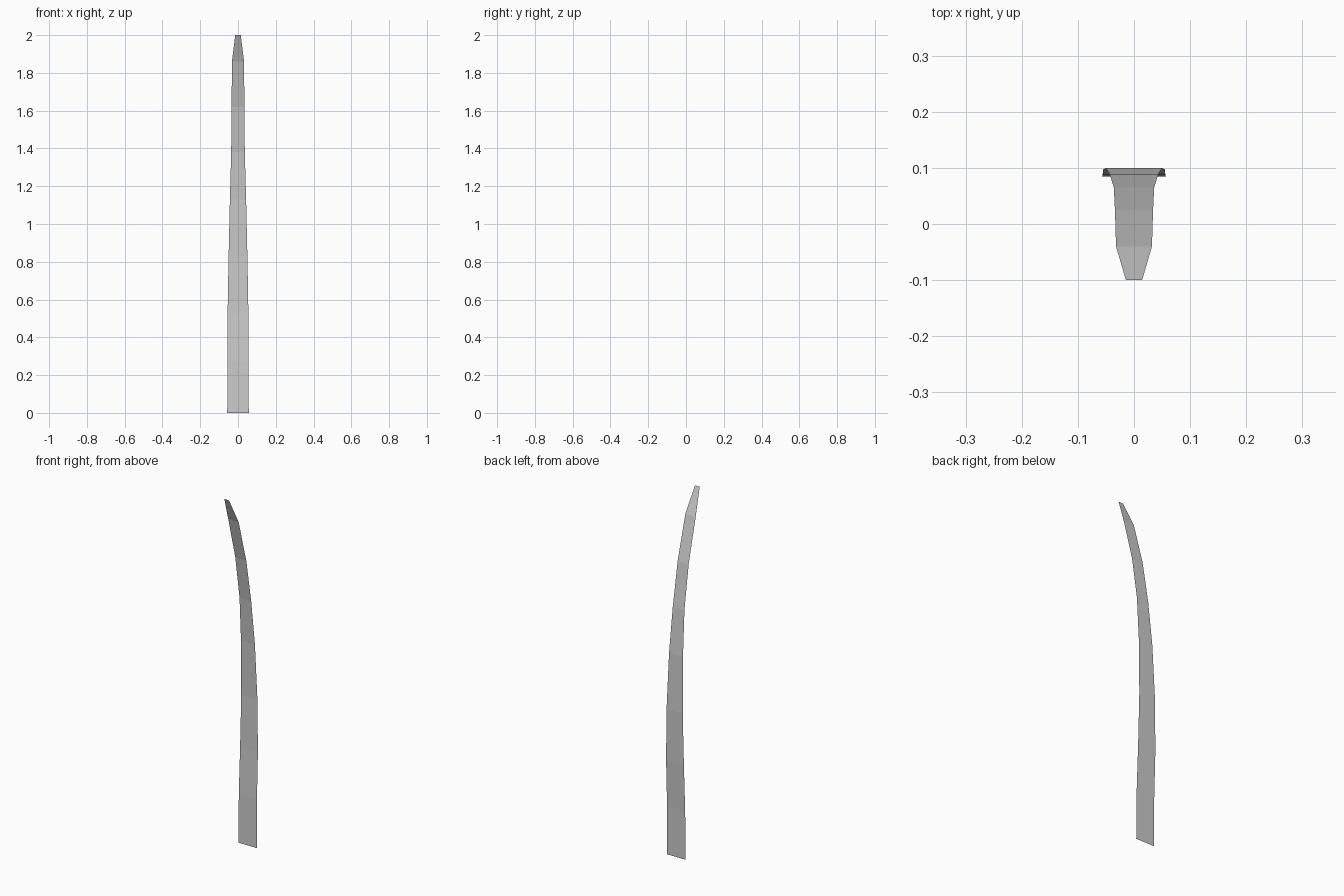
import bpy, bmesh

if "Cube" in bpy.data.objects:
    bpy.data.objects.remove(bpy.data.objects["Cube"])

# Side profile of the blade from root to tip: (y, z, half width)
rings = [
    (0.085, 0.00, 0.057), (0.087, 0.27, 0.056), (0.097, 0.53, 0.055),
    (0.100, 0.82, 0.050), (0.088, 1.13, 0.043), (0.065, 1.38, 0.036),
    (0.025, 1.62, 0.034), (-0.040, 1.86, 0.032), (-0.100, 2.00, 0.0145),
]

# Single-sided curved grass blade, one flat quad per segment
bm = bmesh.new()
pairs = [[bm.verts.new((s * w, y, z)) for s in (1, -1)] for y, z, w in rings]
for (a, b), (c, d) in zip(pairs, pairs[1:]):
    bm.faces.new((a, b, d, c))

mesh = bpy.data.meshes.new("grass_blade")
bm.to_mesh(mesh)
bm.free()
blade = bpy.data.objects.new("grass_blade", mesh)
bpy.context.collection.objects.link(blade)
